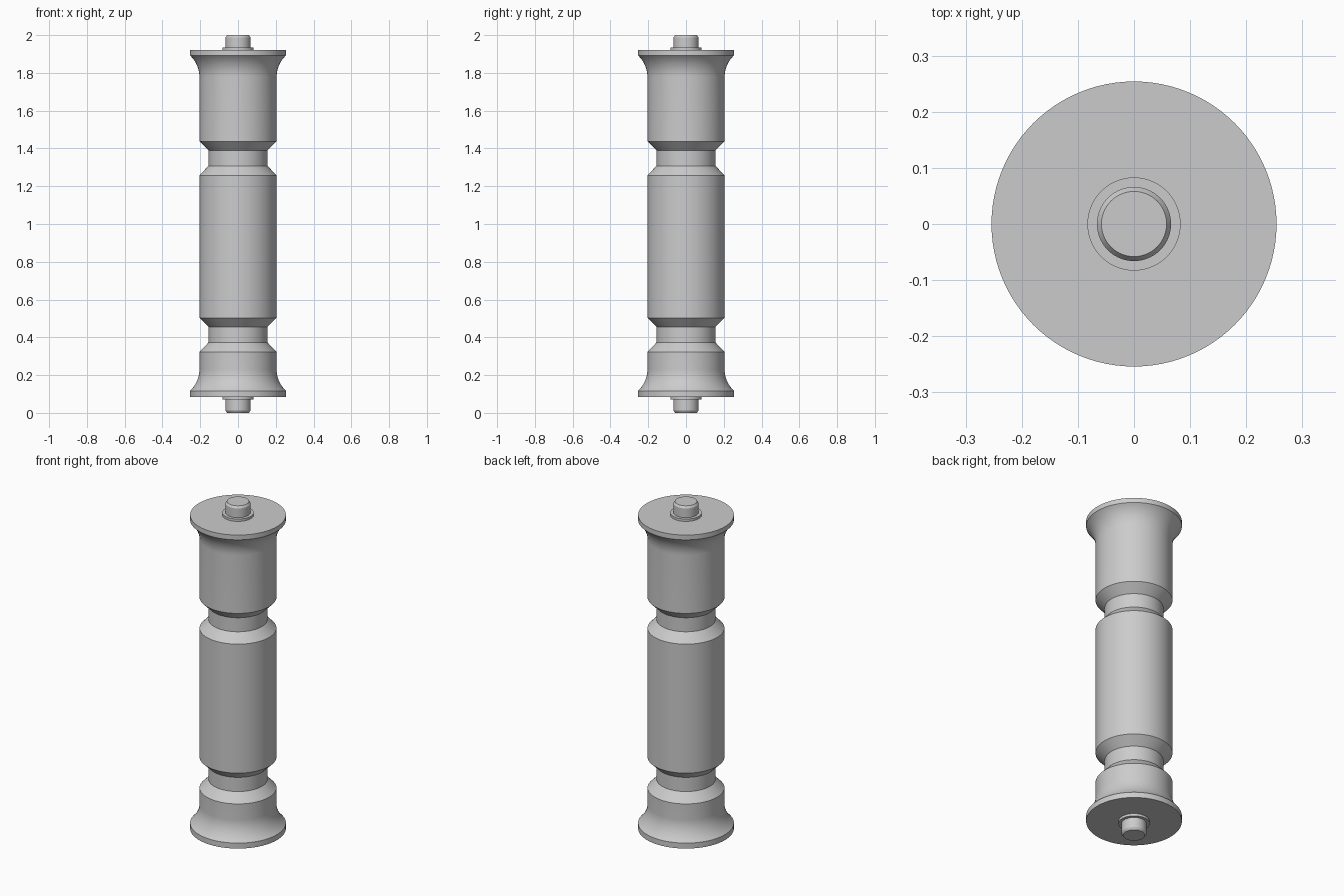
import bpy
import bmesh
from math import cos, sin, pi, radians

SEGMENTS = 96

default = bpy.data.objects.get("Cube")
if default:
    bpy.data.objects.remove(default, do_unlink=True)

GREY = (0.6, 0.6, 0.6, 1.0)
grey = bpy.data.materials.new("plain grey")
grey.use_nodes = True
grey.diffuse_color = GREY
grey.node_tree.nodes["Principled BSDF"].inputs["Base Color"].default_value = GREY


def lathe(name, profile):
    """Spin a (radius, height) profile, listed bottom to top, into a capped solid."""
    bm = bmesh.new()
    rings = []
    for r, z in profile:
        rings.append([bm.verts.new((r * cos(2 * pi * i / SEGMENTS),
                                    r * sin(2 * pi * i / SEGMENTS), z))
                      for i in range(SEGMENTS)])
    for low, high in zip(rings, rings[1:]):
        for i in range(SEGMENTS):
            j = (i + 1) % SEGMENTS
            bm.faces.new((low[i], low[j], high[j], high[i]))
    bm.faces.new(list(reversed(rings[0])))
    bm.faces.new(rings[-1])
    mesh = bpy.data.meshes.new(name)
    bm.to_mesh(mesh)
    bm.free()
    mesh.materials.append(grey)
    obj = bpy.data.objects.new(name, mesh)
    bpy.context.collection.objects.link(obj)
    bpy.ops.object.select_all(action='DESELECT')
    obj.select_set(True)
    bpy.context.view_layer.objects.active = obj
    bpy.ops.object.shade_smooth_by_angle(angle=radians(25))
    return obj


def flare(z_rim, direction, steps=12):
    """Concave arc from the rim back to the straight barrel."""
    sweep = radians(47)
    arc = 0.05 / (1 - cos(sweep))
    points = []
    for k in range(steps + 1):
        a = sweep * (1 - k / steps)
        points.append((BODY + arc * (1 - cos(a)),
                       z_rim + direction * arc * (sin(sweep) - sin(a))))
    return points


BODY, NECK, RIM = 0.204, 0.156, 0.254

# Turned barrel: flared ends, two chamfered grooves
lower_end = [(RIM, 0.085)] + flare(0.117, 1)
lower_groove = [(BODY, 0.323), (NECK, 0.373), (NECK, 0.456), (BODY, 0.503)]
upper_groove = [(BODY, 1.258), (NECK, 1.308), (NECK, 1.39), (BODY, 1.438)]
upper_end = flare(1.892, -1)[::-1] + [(RIM, 1.92)]
lathe("barrel", lower_end + lower_groove + upper_groove + upper_end)

# Collar and chamfered pin at each end
for end, face, tip, out in (("top", 1.92, 2.0, 1), ("bottom", 0.085, 0.0, -1)):
    collar = [(0.083, face - out * 0.01), (0.083, face + out * 0.014)]
    pin = [(0.066, face), (0.066, tip - out * 0.012), (0.058, tip)]
    lathe(end + "_collar", collar[::out])
    lathe(end + "_pin", pin[::out])
